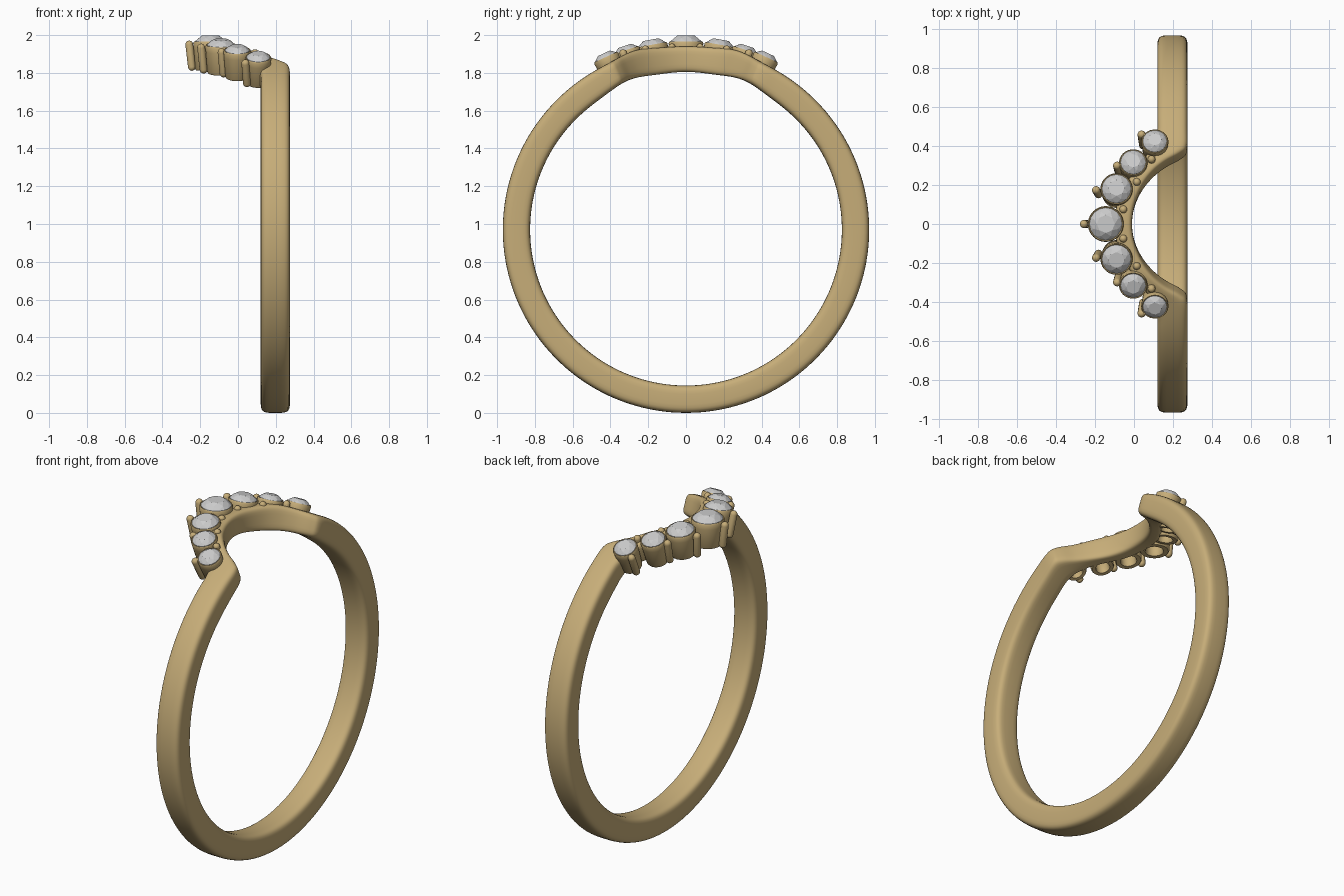
import bpy, bmesh
from math import sin, cos, pi, exp, atan2
from mathutils import Matrix, Vector

if "Cube" in bpy.data.objects:
    bpy.data.objects.remove(bpy.data.objects["Cube"])

CZ = 0.97  # height of the ring centre
gold = bpy.data.materials.new("gold")
gold.diffuse_color = (0.57, 0.42, 0.19, 1)
gold.use_nodes = True
gold.node_tree.nodes["Principled BSDF"].inputs["Base Color"].default_value = gold.diffuse_color
gem_grey = bpy.data.materials.new("clear_gem")
gem_grey.diffuse_color = (0.55, 0.56, 0.58, 1)
gem_grey.use_nodes = True
gem_grey.node_tree.nodes["Principled BSDF"].inputs["Base Color"].default_value = gem_grey.diffuse_color


def finish(name, bm, mat, smooth=True, matrix=Matrix()):
    bmesh.ops.remove_doubles(bm, verts=bm.verts, dist=1e-5)
    bmesh.ops.recalc_face_normals(bm, faces=bm.faces)
    me = bpy.data.meshes.new(name)
    bm.to_mesh(me)
    bm.free()
    ob = bpy.data.objects.new(name, me)
    ob.matrix_world = matrix
    me.materials.append(mat)
    bpy.context.collection.objects.link(ob)
    if smooth:
        bpy.ops.object.select_all(action='DESELECT')
        bpy.context.view_layer.objects.active = ob
        ob.select_set(True)
        bpy.ops.object.shade_smooth_by_angle(angle=0.7)
    return ob


def skin(bm, rings, closed):
    # quads between successive closed rings of points
    vs = [[bm.verts.new(p) for p in r] for r in rings]
    n = len(vs[0])
    for i in range(len(vs) if closed else len(vs) - 1):
        a, b = vs[i], vs[(i + 1) % len(vs)]
        for j in range(n):
            bm.faces.new((a[j], a[(j + 1) % n], b[(j + 1) % n], b[j]))


def lathe(name, prof, matrix, seg=32, closed=False):
    bm = bmesh.new()
    skin(bm, [[(r * cos(2 * pi * k / seg), r * sin(2 * pi * k / seg), z)
               for k in range(seg)] for r, z in prof], closed)
    return finish(name, bm, gold, True, matrix)


def pin(name, a, b, r):
    # round-ended rod from a to b
    a, b = Vector(a), Vector(b)
    L = (b - a).length
    prof = [(r * sin(t * pi / 10), -r * cos(t * pi / 10)) for t in range(6)]
    prof += [(r * cos(t * pi / 10), L + r * sin(t * pi / 10)) for t in range(6)]
    rot = (b - a).to_track_quat('Z', 'Y').to_matrix().to_4x4()
    return lathe(name, prof, Matrix.Translation(a) @ rot, 14)


# Band: stations (angle and x of left edge, angle and x of right edge) from top to bottom
half = [(0, -.10, 0, -.01), (.12, -.085, .10, .003), (.23, -.035, .20, .043),
        (.33, .03, .28, .10), (.40, .075, .34, .165), (.46, .105, .39, .24),
        (.53, .12, .435, .272), (.62, .12, .56, .275), (.75, .12, .74, .275)]
half += [(.75 + (pi - .75) * k / 12, .12, .75 + (pi - .75) * k / 12, .275) for k in range(1, 13)]
other = [(-a, x, -b, w) for a, x, b, w in half[-2:0:-1]]
stations = half + [(2 * pi + a, x, 2 * pi + b, w) for a, x, b, w in other]


def outer(p):
    return .97 + .016 * exp(-((p - .28) / .11) ** 2)


def inner(p):
    return .825 + .010 * exp(-(p / .2) ** 2) + .022 * exp(-((p - .36) / .15) ** 2)


def station(i):
    n = len(stations)
    turn, k = divmod(i, n)
    a, x, b, w = stations[k]
    return Vector((a + turn * 2 * pi, x, b + turn * 2 * pi, w))


def power(c):
    return (1 if c >= 0 else -1) * abs(c) ** 0.45


rings = []
for i in range(len(stations)):
    p0, p1, p2, p3 = (station(i + d) for d in (-1, 0, 1, 2))
    p0, p1, p2, p3 = (tuple(p) for p in (p0, p1, p2, p3))
    for s in range(5):
        t = s / 5
        al, xl, ar, xr = (0.5 * (2 * q1 + (q2 - q0) * t + (2 * q0 - 5 * q1 + 4 * q2 - q3) * t * t
                                 + (3 * q1 - q0 - 3 * q2 + q3) * t ** 3)
                          for q0, q1, q2, q3 in zip(p0, p1, p2, p3))
        ring = []
        for k in range(28):
            c = 2 * pi * (k + .5) / 28
            u, v = (power(cos(c)) + 1) / 2, (power(sin(c)) + 1) / 2
            p = al + (ar - al) * u
            q = abs((p + pi) % (2 * pi) - pi)
            r = inner(q) + (outer(q) - inner(q)) * v
            ring.append((xl + (xr - xl) * u, r * sin(p), CZ + r * cos(p)))
        rings.append(ring)
bm = bmesh.new()
skin(bm, rings, True)
finish("band", bm, gold)


def gem(name, r, matrix):
    # brilliant cut: table, crown, girdle and point
    bm = bmesh.new()
    h = r * .42
    for n, rad, z, off in ((8, .55, h, 0), (8, .80, h * .62, .5), (16, 1, .004, 0),
                           (16, 1, -.004, 0), (8, .5, -r * .45, .5), (1, 0, -r * .85, 0)):
        for k in range(n):
            a = 2 * pi * (k + off) / n
            bm.verts.new((r * rad * cos(a), r * rad * sin(a), z))
    bmesh.ops.convex_hull(bm, input=bm.verts)
    finish(name, bm, gem_grey, False, matrix)


# Stones: x, y, girdle height, radius, outward prong offset in x and y
stones = [(-.145, 0, 1.962, .084, -.113, 0),
          (-.09, .18, 1.945, .075, -.105, -.004),
          (-.004, .316, 1.917, .065, -.083, -.013),
          (.107, .424, 1.88, .062, -.068, .045)]
for i, (x, y, z, r, dx, dy) in enumerate(stones):
    for side in ((1, -1) if y else (1,)):
        tag = f"{i}_{'a' if side > 0 else 'b'}"
        tilt = atan2(y * side, z - CZ)
        m = Matrix.Translation((x, y * side, z)) @ Matrix.Rotation(-tilt, 4, 'X')
        gem("gem_" + tag, r, m)
        # open-bottomed cup
        lathe("cup_" + tag, [(r * .96, .0), (r + .004, .004), (r + .008, -.004), (r + .006, -.03),
                             (r * .97, -.142), (r * .90, -.15), (r * .60, -.15),
                             (r * .55, -.142), (r * .55, -.09), (r * .9, -.03)], m, 40, True)
        # outer prong
        d = Vector((dx, dy * side, 0))
        pin("prong_" + tag, m @ (d * .88 + Vector((0, 0, -.13))),
            m @ (d + Vector((0, 0, -.012))), .021)

# Small beads between the stones on the inner edge
for i, (x, y, z) in enumerate(((-.055, .075, 1.935), (.014, .216, 1.925), (.09, .333, 1.905))):
    for side in (1, -1):
        b = Vector((x, y * side, z))
        down = (b - Vector((x, 0, CZ))).normalized() * .09
        pin(f"bead_{i}_{'a' if side > 0 else 'b'}", b - down, b, .02)
